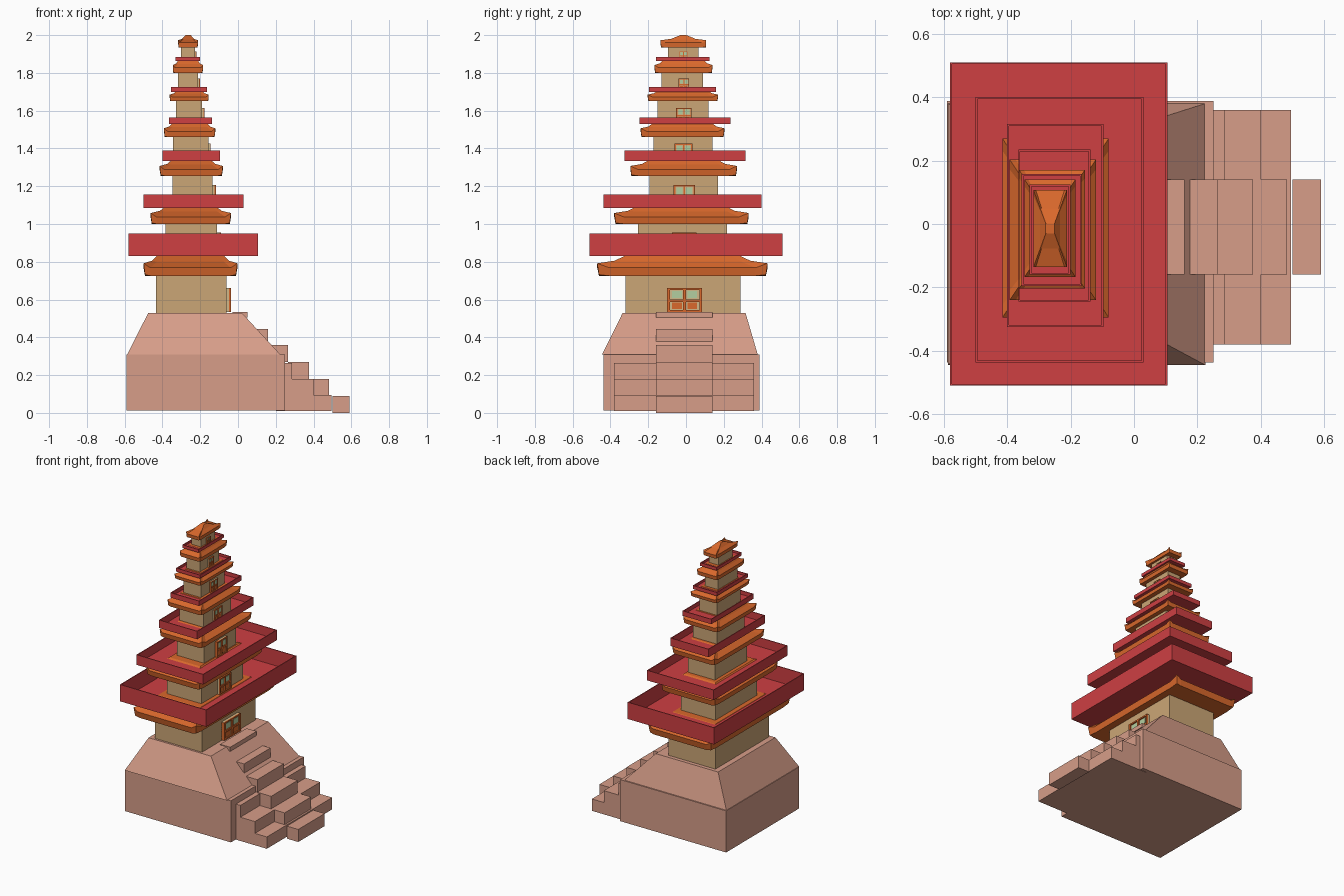
import bpy, bmesh

if "Cube" in bpy.data.objects:
    bpy.data.objects.remove(bpy.data.objects["Cube"])

def mat(name, c):
    m = bpy.data.materials.new(name)
    m.diffuse_color = (*c, 1)
    m.use_nodes = True
    m.node_tree.nodes["Principled BSDF"].inputs["Base Color"].default_value = m.diffuse_color
    return m

STONE = mat("stone", (.68, .34, .25))
TAN = mat("tan_wall", (.60, .38, .18))
ORANGE = mat("orange_roof", (.70, .14, .025))
RED = mat("red_balcony", (.62, .05, .055))
CREAM = mat("cream_panel", (.65, .48, .25))
GREEN = mat("green_pane", (.45, .62, .35))

def finish(name, bm, m):
    bmesh.ops.recalc_face_normals(bm, faces=bm.faces)
    me = bpy.data.meshes.new(name)
    bm.to_mesh(me)
    bm.free()
    me.materials.append(m)
    ob = bpy.data.objects.new(name, me)
    bpy.context.collection.objects.link(ob)
    return ob

def loft(name, rings, m):
    """Skin a stack of equal-length point rings and cap both ends."""
    bm = bmesh.new()
    vs = [[bm.verts.new(p) for p in r] for r in rings]
    n = len(vs[0])
    for a, b in zip(vs, vs[1:]):
        for i in range(n):
            j = (i + 1) % n
            bm.faces.new((a[i], a[j], b[j], b[i]))
    bm.faces.new(vs[0][::-1])
    bm.faces.new(vs[-1])
    return finish(name, bm, m)

def rect(x0, x1, y0, y1, z):
    return [(x0, y0, z), (x1, y0, z), (x1, y1, z), (x0, y1, z)]

def box(name, x0, x1, y0, y1, z0, z1, m):
    return loft(name, [rect(x0, x1, y0, y1, z0), rect(x0, x1, y0, y1, z1)], m)

def tray(name, x0, x1, y0, y1, z0, z1):
    """Open balcony: outer wall, thin rim, inner wall, floor."""
    t, f = .006, z0 + .008
    i = (x0 + t, x1 - t, y0 + t, y1 - t)
    loft(name, [rect(x0, x1, y0, y1, z0), rect(x0, x1, y0, y1, z1),
                rect(*i, z1), rect(*i, f)], RED)

def eave_ring(cx, cy, hx, hy, z, lift):
    """Rectangle with corners pulled up; extra points keep side middles flat."""
    k = .86
    pts = []
    for sx, sy in ((-1, -1), (1, -1), (1, 1), (-1, 1)):
        a = (cx + sx * hx * k, cy + sy * hy, z)
        b = (cx + sx * hx, cy + sy * hy * k, z)
        c = (cx + sx * hx, cy + sy * hy, z + lift)
        pts += [a, c, b] if sx * sy < 0 else [b, c, a]
    return pts

def roof(name, x0, x1, y0, y1, z0, z1, tx, ty):
    cx, cy, hx, hy = (x0 + x1) / 2, (y0 + y1) / 2, (x1 - x0) / 2, (y1 - y0) / 2
    h = z1 - z0
    mix = lambda a, b, t: a + (b - a) * t
    loft(name, [eave_ring(cx, cy, hx * .97, hy * .98, z0, .06 * h),
                eave_ring(cx, cy, hx, hy, z0 + .38 * h, .2 * h),
                eave_ring(cx, cy, mix(hx, tx, .55), mix(hy, ty, .55), z0 + .66 * h, .04 * h),
                eave_ring(cx, cy, tx, ty, z1, 0)], ORANGE)

def door(name, xw, xf, y0, y1, z0, z1):
    """Double door on the +x wall: panel, frame, panes, lower panels."""
    w, h, d = y1 - y0, z1 - z0, xf - xw
    box(name + "_panel", xw - .005, xw + d * .6, y0, y1, z0, z1, CREAM)
    b = w * .08
    for i, y in enumerate((y0, (y0 + y1 - b) / 2, y1 - b)):
        box(f"{name}_post_{i}", xw, xf, y, y + b, z0, z1, ORANGE)
    for i, (a, c) in enumerate(((0, .08), (.42, .52), (.92, 1))):
        box(f"{name}_rail_{i}", xw, xf - .001, y0, y1, z0 + a * h, z0 + c * h, ORANGE)
    for i, y in enumerate((y0 + .14 * w, y0 + .58 * w)):
        box(f"{name}_pane_{i}", xw, xw + d * .75, y, y + .28 * w, z0 + .58 * h, z0 + .87 * h, GREEN)
        box(f"{name}_lower_{i}", xw, xw + d * .75, y, y + .28 * w, z0 + .12 * h, z0 + .38 * h, ORANGE)

# Stone plinth and sloped terrace
box("plinth", -.59, .25, -.437, .388, .012, .31, STONE)
loft("terrace", [rect(-.587, .225, -.445, .38, .308),
                 rect(-.475, .02, -.335, .315, .53)], STONE)

# Wide side steps
for i, x in enumerate((.495, .40, .285)):
    box(f"wide_step_{i}", .2, x, -.38, .36, .01 + .085 * i, .095 + .085 * i, STONE)
# Narrow centre steps
for i, (x0, x1, z0, z1) in enumerate(((.50, .59, 0, .09), (.37, .482, .09, .18),
                                      (.265, .375, .18, .27), (.17, .265, .27, .36),
                                      (.07, .16, .36, .445), (-.03, .05, .505, .535))):
    box(f"centre_step_{i}", x0, x1, -.16, .14, z0, z1, STONE)

# Tier walls: x0, x1, y0, y1, z0, z1
walls = [(-.435, -.062, -.32, .288, .53, .74), (-.385, -.112, -.255, .217, .835, 1.01),
         (-.348, -.135, -.192, .17, 1.09, 1.265), (-.345, -.155, -.172, .14, 1.34, 1.47),
         (-.328, -.19, -.15, .12, 1.535, 1.66), (-.318, -.212, -.13, .09, 1.705, 1.81),
         (-.303, -.228, -.095, .065, 1.87, 1.95)]
# Tier roofs, same layout
roofs = [(-.50, -.003, -.47, .432, .725, .84), (-.463, -.037, -.38, .332, 1.0, 1.10),
         (-.415, -.08, -.295, .27, 1.255, 1.345), (-.392, -.12, -.24, .203, 1.46, 1.54),
         (-.362, -.155, -.203, .17, 1.65, 1.71), (-.345, -.185, -.167, .14, 1.80, 1.872),
         (-.317, -.212, -.135, .107, 1.935, 2.0)]
# Balconies, same layout
trays = [(-.58, .105, -.51, .51, .83, .95), (-.50, .03, -.437, .40, 1.085, 1.157),
         (-.40, -.096, -.325, .315, 1.333, 1.39), (-.365, -.137, -.245, .235, 1.53, 1.565),
         (-.355, -.165, -.195, .158, 1.70, 1.725), (-.33, -.20, -.16, .125, 1.863, 1.885)]
# Doors: front x, y0, y1, z0, z1
doors = [(-.037, -.10, .085, .535, .662), (-.09, -.075, .055, .838, .955),
         (-.117, -.065, .048, 1.093, 1.207), (-.145, -.06, .034, 1.341, 1.425),
         (-.178, -.052, .03, 1.538, 1.615), (-.202, -.04, .017, 1.708, 1.77),
         (-.221, -.035, .008, 1.871, 1.913)]

for i, (w, r, d) in enumerate(zip(walls, roofs, doors), 1):
    box(f"wall_{i}", *w, TAN)
    if i < 7:
        tx, ty = (w[1] - w[0]) * .45, (w[3] - w[2]) * .47
    else:
        tx, ty = .014, .016
    roof(f"roof_{i}", *r, tx, ty)
    door(f"door_{i}", w[1], *d)
for i, t in enumerate(trays, 1):
    tray(f"balcony_{i}", *t)
